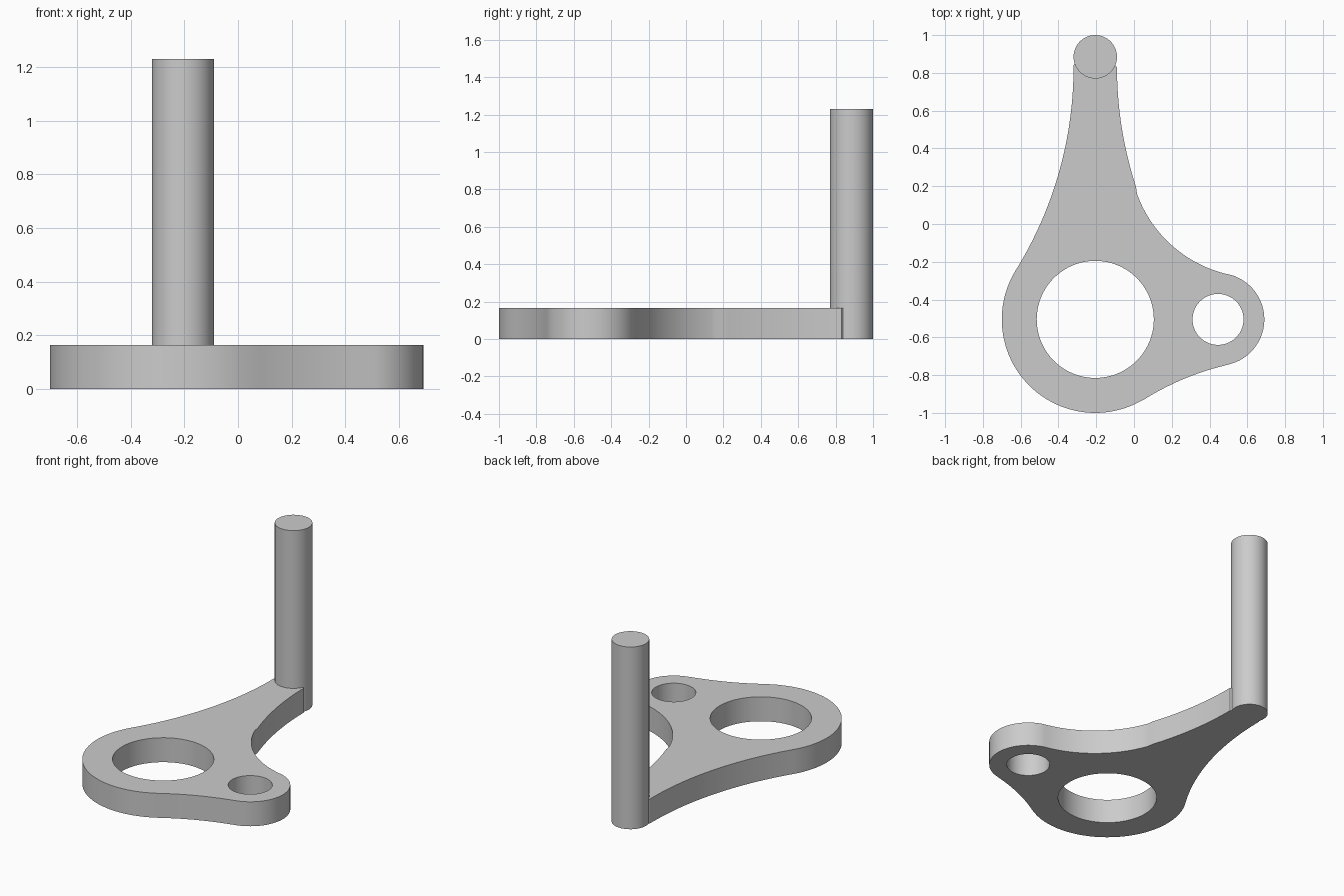
import bpy, bmesh
from math import sin, cos, radians
from mathutils import Vector

cube = bpy.data.objects.get("Cube")
if cube:
    bpy.data.objects.remove(cube, do_unlink=True)

THICK = 0.165
TOP = 1.23
RING = (-0.205, -0.505)
LOBE = (0.445, -0.505)
POST = (-0.205, 0.885)

grey = bpy.data.materials.new("plain grey")
grey.use_nodes = True
grey.diffuse_color = (0.6, 0.6, 0.6, 1)
grey.node_tree.nodes["Principled BSDF"].inputs["Base Color"].default_value = grey.diffuse_color


def arc(centre, r, start, end, n):
    """Points along an arc in degrees, leaving out the last one."""
    angles = [radians(start + (end - start) * i / n) for i in range(n)]
    return [(centre[0] + r * cos(a), centre[1] + r * sin(a)) for a in angles]


def extrude_loops(name, loops, z0, z1):
    """Fill an outline with optional holes and extrude it upwards."""
    bm = bmesh.new()
    for loop in loops:
        verts = [bm.verts.new((x, y, z0)) for x, y in loop]
        for a, b in zip(verts, verts[1:] + verts[:1]):
            bm.edges.new((a, b))
    if len(loops) == 1:
        bm.faces.new(verts)
    else:
        bmesh.ops.triangle_fill(bm, edges=bm.edges[:], use_beauty=True)
    ext = bmesh.ops.extrude_face_region(bm, geom=bm.faces[:], use_keep_orig=True)
    top = [g for g in ext["geom"] if isinstance(g, bmesh.types.BMVert)]
    bmesh.ops.translate(bm, verts=top, vec=Vector((0, 0, z1 - z0)))
    bmesh.ops.recalc_face_normals(bm, faces=bm.faces[:])
    mesh = bpy.data.meshes.new(name)
    bm.to_mesh(mesh)
    bm.free()
    mesh.materials.append(grey)
    obj = bpy.data.objects.new(name, mesh)
    bpy.context.collection.objects.link(obj)
    bpy.ops.object.select_all(action='DESELECT')
    obj.select_set(True)
    bpy.context.view_layer.objects.active = obj
    bpy.ops.object.shade_smooth_by_angle(angle=radians(30))
    return obj


# Plate outline: tangent arcs running anticlockwise from the post end
outline = (
    arc(POST, 0.115, -23, 203, 40)                    # round end under the post
    + arc((-2.36, 0.83), 2.04, 0.3, -31.8, 32)        # left flank
    + arc(RING, 0.495, 148.2, 301.9, 56)              # large ring
    + arc((0.814, -2.14), 1.43, 121.9, 102.7, 16)     # front fillet
    + arc(LOBE, 0.245, -77.3, 77.3, 40)               # small lobe
    + arc((0.646, 0.387), 0.67, 257.3, 197.8, 28)     # inner fillet
    + arc((1.95, 0.83), 2.04, 198.1, 179.2, 24)       # right flank
)
holes = [arc(RING, 0.31, 0, 360, 80), arc(LOBE, 0.135, 0, 360, 56)]
extrude_loops("lever_plate", [outline] + holes, 0, THICK)

# Upright pin standing on the end of the arm
extrude_loops("upright_post", [arc(POST, 0.115, 0, 360, 64)], THICK, TOP)
